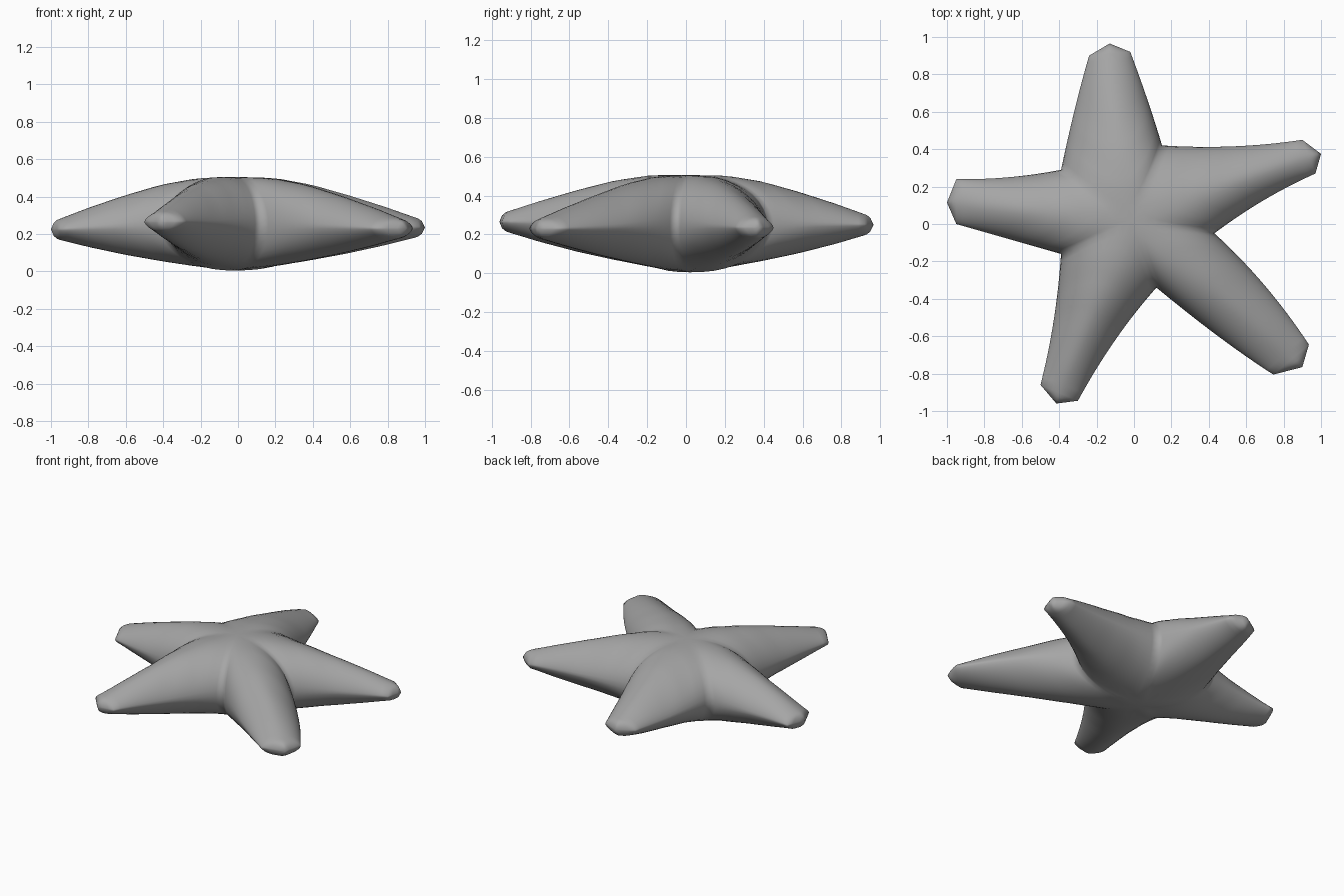
import bpy, bmesh, math
from mathutils import Vector

cube = bpy.data.objects.get("Cube")
if cube:
    bpy.data.objects.remove(cube)

# Matte grey skin
skin = bpy.data.materials.new("grey_skin")
skin.use_nodes = True
GREY = (0.38, 0.38, 0.38, 1)
skin.diffuse_color = GREY
bsdf = skin.node_tree.nodes["Principled BSDF"]
bsdf.inputs["Base Color"].default_value = GREY
bsdf.inputs["Roughness"].default_value = 0.8

HUB = Vector((-0.02, 0.02))
HUB_Z = 0.252
ROWS, COLS = 16, 20

# Each arm: right edge (valley, middle, end), left edge, tip, tip height
ARMS = [
    ([(0.15, 0.42), (0.07, 0.67), (-0.02, 0.92)],
     [(-0.39, 0.29), (-0.315, 0.62), (-0.24, 0.90)], (-0.13, 0.965), 0.25),
    ([(-0.39, 0.29), (-0.67, 0.25), (-0.95, 0.24)],
     [(-0.39, -0.16), (-0.67, -0.08), (-0.95, 0.0)], (-1.0, 0.115), 0.225),
    ([(-0.39, -0.16), (-0.43, -0.52), (-0.50, -0.86)],
     [(0.12, -0.34), (-0.10, -0.62), (-0.30, -0.945)], (-0.415, -0.96), 0.265),
    ([(0.12, -0.34), (0.45, -0.60), (0.745, -0.805)],
     [(0.43, -0.05), (0.70, -0.33), (0.935, -0.645)], (0.90, -0.765), 0.23),
    ([(0.43, -0.05), (0.69, 0.125), (0.97, 0.27)],
     [(0.15, 0.42), (0.53, 0.415), (0.90, 0.45)], (1.0, 0.375), 0.235),
]

# Depth above and below the middle, by share of the way along an arm's ridge
UPPER = [(0, 0.253), (0.21, 0.251), (0.42, 0.220), (0.63, 0.168), (0.84, 0.108), (1, 0.057)]
LOWER = [(0, 0.247), (0.21, 0.222), (0.42, 0.188), (0.63, 0.148), (0.84, 0.100), (1, 0.057)]


def depth(table, share):
    for (r0, h0), (r1, h1) in zip(table, table[1:]):
        if share <= r1:
            return h0 + (h1 - h0) * (share - r0) / (r1 - r0)
    return table[-1][1]


def edge_point(pts, t):
    """Quadratic curve through three points."""
    a, b, c = (Vector(p) for p in pts)
    return a * (1 - t) * (1 - 2 * t) + b * 4 * t * (1 - t) + c * t * (2 * t - 1)


def arm_rows(right, left, tip, tip_z, table):
    """Rows of (xy, middle height, depth) from the hub to the tip."""
    rows = []
    pull = HUB - (Vector(right[0]) + Vector(left[0])) / 2
    length = ((Vector(right[2]) + Vector(left[2])) / 2 - HUB).length
    us = [math.sin(math.pi / 2 * (2 * j / COLS - 1)) for j in range(COLS + 1)]
    us[0], us[COLS // 2], us[-1] = -1, 0, 1
    for i in range(ROWS + 1):
        t = i / ROWS
        r, l = edge_point(right, t), edge_point(left, t)
        mid = (r + l) / 2
        bend = pull * (1 - t) ** 2
        h = depth(table, (mid + bend - HUB).length / length)
        z = HUB_Z + (tip_z - HUB_Z) * t
        # Full, round section at the root, leaner towards the tip
        lean = min(1, t / 0.5)
        inner, outer = 2.4 - 0.6 * lean, 0.52 + 0.13 * lean
        row = []
        for u in us:
            xy = mid + (l - r) * u / 2 + bend * (1 - abs(u) ** (1 + min(1, 4 * t)))
            row.append((xy, z, h * max(0, 1 - abs(u) ** inner) ** outer))
        rows.append(row)
    # Blunt rounded end
    end, tip = rows[-1], Vector(tip)
    for pos, thick in ((0.35, 0.88), (0.7, 0.62), (1, 0)):
        rows.append([(xy.lerp(tip, pos), z, h * thick) for xy, z, h in end])
    return rows


# Body: five lofted arms welded along the valleys between them
bm = bmesh.new()
for arm in ARMS:
    for side, table in ((1, UPPER), (-1, LOWER)):
        grid = [[bm.verts.new((xy.x, xy.y, z + side * h)) for xy, z, h in row]
                for row in arm_rows(*arm, table)]
        for a, b in zip(grid, grid[1:]):
            for j in range(COLS):
                quad = (a[j], a[j + 1], b[j + 1], b[j])
                bm.faces.new(quad if side > 0 else quad[::-1])
bmesh.ops.remove_doubles(bm, verts=bm.verts[:], dist=0.0005)
bmesh.ops.recalc_face_normals(bm, faces=bm.faces[:])
for f in bm.faces:
    f.smooth = True

mesh = bpy.data.meshes.new("starfish_body")
bm.to_mesh(mesh)
bm.free()
mesh.materials.append(skin)
body = bpy.data.objects.new("starfish_body", mesh)
bpy.context.collection.objects.link(body)
